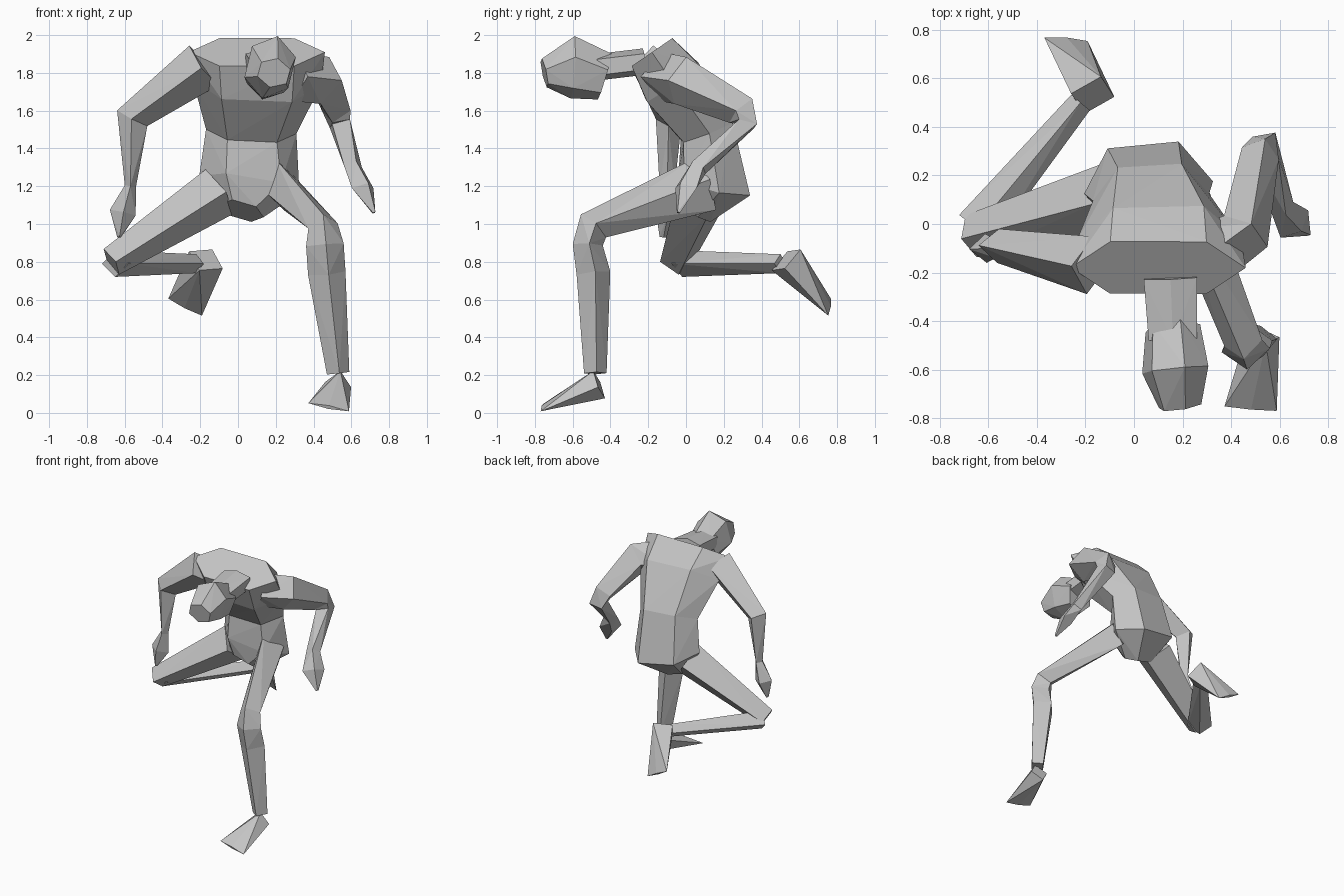
import bpy
import bmesh
from mathutils import Vector

default_cube = bpy.data.objects.get("Cube")
if default_cube:
    bpy.data.objects.remove(default_cube, do_unlink=True)

clay = bpy.data.materials.new("plain grey clay")
clay.use_nodes = True
grey = (.55, .55, .55, 1)
clay.diffuse_color = grey
clay.node_tree.nodes["Principled BSDF"].inputs["Base Color"].default_value = grey


def six_sided(flat):
    """Unit outline with pointed sides and flat front and back."""
    return [(1, 0), (flat, 1), (-flat, 1), (-1, 0), (-flat, -1), (flat, -1)]


DIAMOND = [(1, 0), (0, 1), (-1, 0), (0, -1)]
UPRIGHT = Vector((0, 0, 1))


def joint(x, y, z, reach, depth):
    """Centre of a cross-section with its half sizes along and across the axis."""
    return Vector((x, y, z)), reach, depth


def cross_sections(joints, axis, outline):
    """Place the outline at every joint, mitred between the neighbouring bones."""
    centres = [centre for centre, reach, depth in joints]
    bones = [(end - start).normalized() for start, end in zip(centres, centres[1:])]
    sections = []
    for (centre, reach, depth), before, after in zip(
        joints, bones[:1] + bones, bones + bones[-1:]
    ):
        along = (before + after).normalized()
        side = (axis - along * axis.dot(along)).normalized()
        across = along.cross(side)
        sections.append(
            [centre + side * reach * u + across * depth * v for u, v in outline]
        )
    return sections


def add_hull(bm, points):
    """Wrap one faceted convex segment around the given points."""
    verts = [bm.verts.new(point) for point in points]
    result = bmesh.ops.convex_hull(bm, input=verts)
    spare = set(result["geom_interior"]) | set(result["geom_unused"])
    spare = [item for item in spare if isinstance(item, bmesh.types.BMVert)]
    bmesh.ops.delete(bm, geom=spare, context="VERTS")


def build_part(name, joints, axis=UPRIGHT, outline=DIAMOND):
    """Join each cross-section to the next with a faceted segment."""
    bm = bmesh.new()
    sections = cross_sections(joints, axis, outline)
    for start, end in zip(sections, sections[1:]):
        add_hull(bm, start + end)
    bmesh.ops.recalc_face_normals(bm, faces=bm.faces)
    mesh = bpy.data.meshes.new(name)
    bm.to_mesh(mesh)
    bm.free()
    mesh.materials.append(clay)
    part = bpy.data.objects.new(name, mesh)
    bpy.context.collection.objects.link(part)


# Torso: crotch, pelvis, waist, chest and collar, bowed forward
build_part("torso", [
    joint(.02, .06, 1.07, .12, .08),
    joint(.06, .15, 1.21, .27, .18),
    joint(.07, .11, 1.49, .24, .14),
    joint(.1, -.07, 1.75, .34, .17),
    joint(.1, -.18, 1.91, .36, .13),
], axis=Vector((1, .1, -.15)), outline=six_sided(.55))

# Neck and lowered head, tipped slightly to the left
build_part("neck", [
    joint(.15, -.22, 1.86, .07, .11),
    joint(.16, -.47, 1.83, .07, .1),
], outline=six_sided(.6))
build_part("head", [
    joint(.16, -.43, 1.78, .13, .1),
    joint(.17, -.6, 1.83, .17, .12),
    joint(.19, -.75, 1.8, .08, .08),
], axis=Vector((.25, 0, 1)), outline=six_sided(.5))

# Left arm: collar, shoulder, two-part elbow, wrist, palm and fingertips
build_part("left_arm", [
    joint(.3, -.13, 1.78, .13, .13),
    joint(.46, -.03, 1.76, .13, .11),
    joint(.52, .29, 1.6, .09, .08),
    joint(.54, .32, 1.53, .07, .07),
    joint(.61, .07, 1.3, .05, .05),
    joint(.66, 0, 1.19, .05, .08),
    joint(.72, -.04, 1.06, .01, .01),
])

# Right arm: shoulder, elbow, wrist, palm and fingertips
build_part("right_arm", [
    joint(-.18, -.17, 1.84, .13, .12),
    joint(-.56, -.09, 1.56, .09, .07),
    joint(-.57, -.1, 1.2, .03, .04),
    joint(-.61, -.1, 1.06, .07, .06),
    joint(-.63, -.12, .93, .01, .02),
], axis=Vector((-1, 0, 1)))

# Left leg, standing: hip, two-part knee, calf and ankle
build_part("left_leg", [
    joint(.22, .1, 1.21, .15, .1),
    joint(.45, -.49, .99, .09, .08),
    joint(.46, -.52, .89, .08, .1),
    joint(.47, -.49, .74, .09, .1),
    joint(.53, -.48, .21, .06, .06),
], axis=Vector((0, -1, 1)))
build_part("left_foot", [
    joint(.53, -.46, .15, .08, .07),
    joint(.48, -.76, .03, .01, .11),
], axis=Vector((.2, 0, 1)))

# Right leg, folded back with the foot off the ground
build_part("right_thigh", [
    joint(-.1, .1, 1.17, .14, .15),
    joint(-.67, -.05, .8, .08, .09),
])
build_part("right_shin", [
    joint(-.65, -.02, .79, .07, .09),
    joint(-.22, .5, .79, .05, .05),
])
build_part("right_foot", [
    joint(-.17, .53, .81, .1, .1),
    joint(-.28, .76, .56, .1, .01),
], axis=Vector((1, -.3, -.2)))
